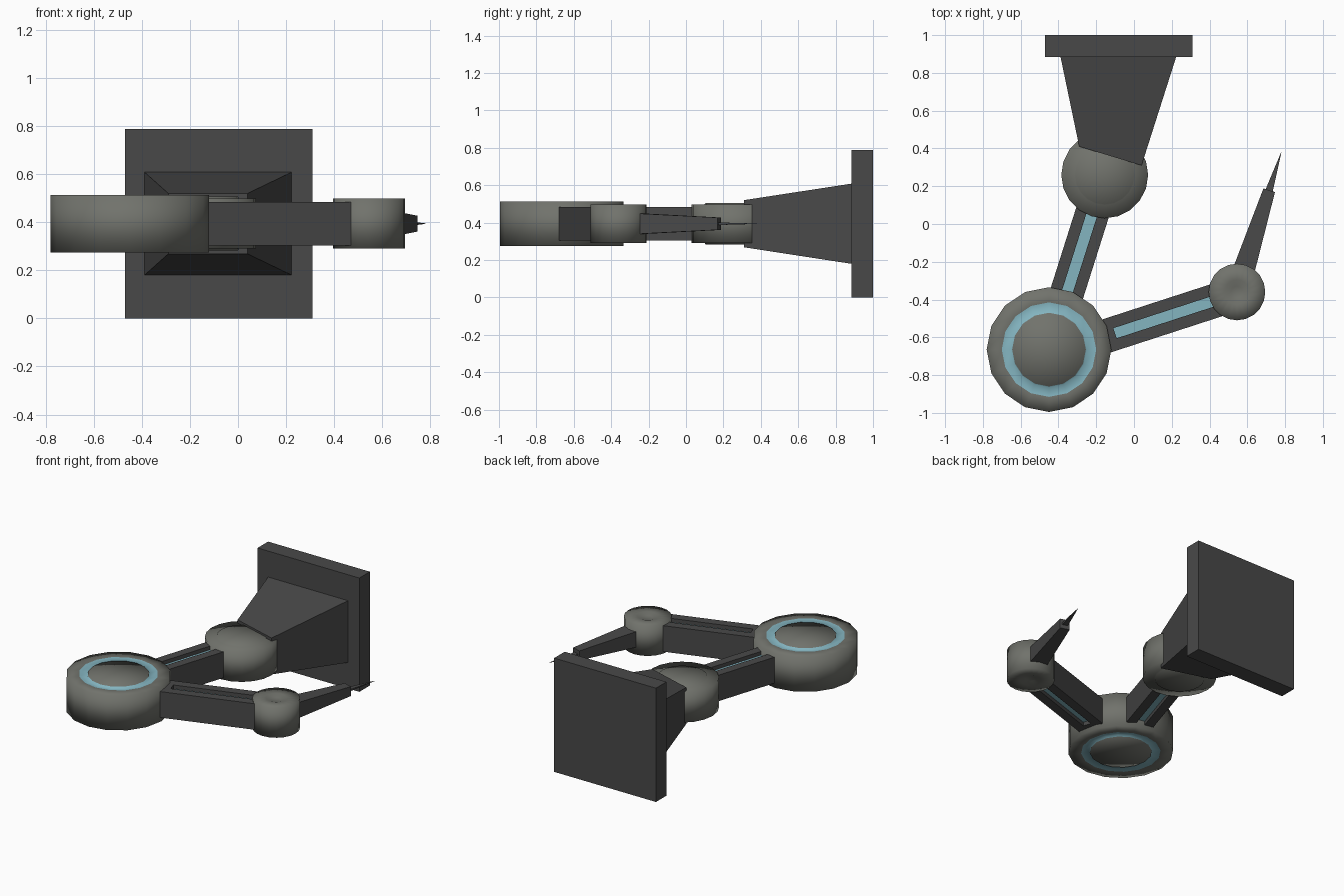
import bpy, bmesh, math
from mathutils import Vector

if "Cube" in bpy.data.objects:
    bpy.data.objects.remove(bpy.data.objects["Cube"])

MID = 0.394  # height of the arm's centre plane


def material(name, color):
    m = bpy.data.materials.new(name)
    m.diffuse_color = (*color, 1)
    m.use_nodes = True
    m.node_tree.nodes["Principled BSDF"].inputs["Base Color"].default_value = m.diffuse_color
    return m


DARK = material("dark_grey", (0.066, 0.066, 0.066))
STONE = material("warm_grey", (0.165, 0.17, 0.15))
TEAL = material("pale_teal", (0.23, 0.46, 0.53))


def finish(name, bm, mats):
    bmesh.ops.recalc_face_normals(bm, faces=bm.faces[:])
    mesh = bpy.data.meshes.new(name)
    bm.to_mesh(mesh)
    bm.free()
    for m in mats:
        mesh.materials.append(m)
    ob = bpy.data.objects.new(name, mesh)
    bpy.context.collection.objects.link(ob)
    return ob


def block(name, near, far, groove=None):
    """Tapered block between two end faces, each (left xy, right xy, half height).
    groove = (margin, depth) sinks a teal channel into the top and bottom."""
    bm = bmesh.new()
    rings = []
    for left, right, h in (near, far):
        rings.append([bm.verts.new((p[0], p[1], MID + s * h))
                      for p, s in ((left, -1), (right, -1), (right, 1), (left, 1))])
    a, b = rings
    bm.faces.new(a)
    bm.faces.new(b[::-1])
    for i in range(4):
        j = (i + 1) % 4
        bm.faces.new((a[i], b[i], b[j], a[j]))
    bmesh.ops.recalc_face_normals(bm, faces=bm.faces[:])
    if groove:
        margin, depth = groove
        for side in (-1, 1):
            face = next(f for f in bm.faces if f.normal.z * side > 0.9)
            bmesh.ops.inset_region(bm, faces=[face], thickness=margin, use_even_offset=True)
            # vertical channel walls, teal floor
            floor = bmesh.ops.extrude_discrete_faces(bm, faces=[face])["faces"][0]
            bmesh.ops.translate(bm, verts=floor.verts[:], vec=(0, 0, -side * depth))
            floor.material_index = 1
    return finish(name, bm, [DARK, TEAL])


def station(origin, angle, dist, half_width, half_height):
    """End face at a distance along a direction from a joint."""
    d = Vector((math.cos(angle), math.sin(angle)))
    n = Vector((-d.y, d.x))
    c = Vector(origin) + d * dist
    return (c + n * half_width, c - n * half_width, half_height)


def joint(name, centre, profile, teal_bands=(), segments=16):
    """Round joint turned from a (radius, half height) profile, mirrored below."""
    bm = bmesh.new()
    full = [(r, h) for r, h in profile] + [(r, -h) for r, h in reversed(profile)]
    rings = []
    for r, h in full:
        count = segments if r > 0 else 1
        rings.append([bm.verts.new((centre[0] + r * math.cos(math.tau * i / segments),
                                    centre[1] + r * math.sin(math.tau * i / segments),
                                    MID + h)) for i in range(count)])
    last = len(rings) - 2
    for k in range(last + 1):
        a, b = rings[k], rings[k + 1]
        for i in range(segments):
            j = (i + 1) % segments
            if len(a) == 1:
                f = bm.faces.new((a[0], b[i], b[j]))
            elif len(b) == 1:
                f = bm.faces.new((a[i], b[0], a[j]))
            else:
                f = bm.faces.new((a[i], b[i], b[j], a[j]))
            f.smooth = True
            f.material_index = int(min(k, last - k) in teal_bands)
    return finish(name, bm, [STONE, TEAL])


SHOULDER, ELBOW, WRIST = (-0.155, 0.26), (-0.45, -0.665), (0.545, -0.36)

# wall mount
plate = block("wall_plate", ((-0.47, 0.885), (0.31, 0.885), 0.394),
              ((-0.47, 1.0), (0.31, 1.0), 0.394))
block("mount_bracket", ((-0.29, 0.41), (0.04, 0.31), 0.126),
      ((-0.39, 0.89), (0.225, 0.89), 0.215))

# joints
joint("shoulder_joint", SHOULDER,
      [(0, 0.112), (0.155, 0.112), (0.16, 0.104), (0.23, 0.104)], segments=20)
joint("elbow_joint", ELBOW,
      [(0, 0.12), (0.195, 0.12), (0.2, 0.108), (0.25, 0.12), (0.33, 0.12)], (1, 2))
joint("wrist_joint", WRIST,
      [(0, 0.09), (0.03, 0.092), (0.065, 0.104), (0.15, 0.104)], segments=20)

# arm links with sunken light strips
UPPER, FORE = math.radians(72.4), math.radians(18)
block("upper_arm", station(ELBOW, UPPER, 0.26, 0.09, 0.09),
      station(ELBOW, UPPER, 0.86, 0.09, 0.09), (0.061, 0.026))
block("forearm", station((-0.445, -0.69), FORE, 0.3, 0.09, 0.09),
      station((-0.445, -0.69), FORE, 0.98, 0.09, 0.09), (0.062, 0.026))

# tool arm and its thin pointed tip
block("tool_arm", station(WRIST, UPPER, 0.1, 0.059, 0.056),
      station(WRIST, UPPER, 0.565, 0.032, 0.033))
block("tool_tip", station(WRIST, UPPER, 0.55, 0.021, 0.007),
      station(WRIST, UPPER, 0.775, 0.001, 0.001))
